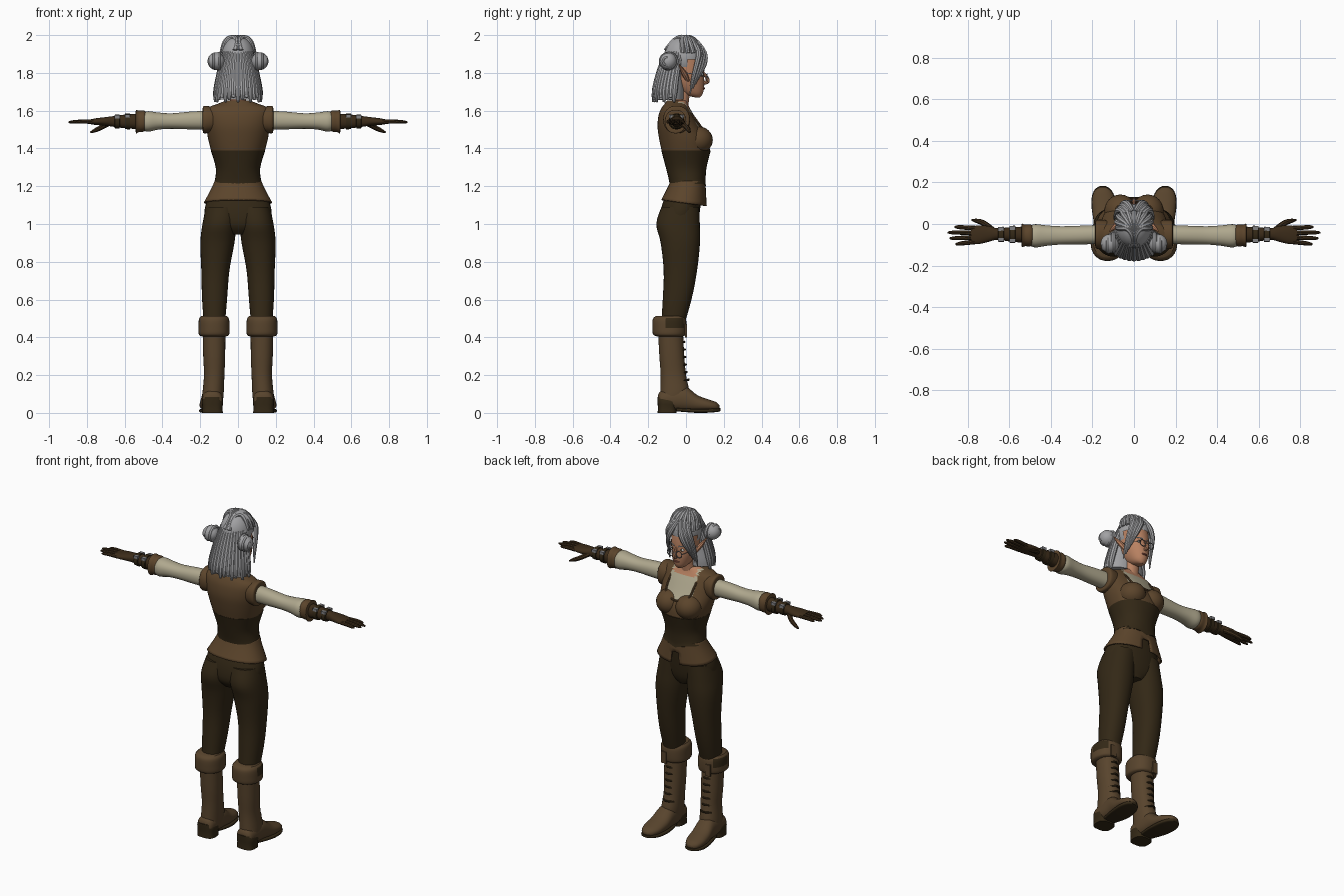
import bpy, bmesh, math
from mathutils import Vector, Matrix

def mat(name, *c):
    m = bpy.data.materials.new(name)
    m.diffuse_color = (*c, 1)
    return m

HAIR = mat("silver_hair", .36, .36, .37)
VEST = mat("brown_leather", .105, .058, .024)
DARK = mat("dark_cloth", .033, .021, .008)
BOOT = mat("boot_leather", .098, .058, .026)
CREAM = mat("cream_linen", .43, .39, .27)
SKIN = mat("skin", .48, .22, .12)
METAL = mat("metal", .22, .22, .23)
GLOVE = mat("glove_leather", .045, .025, .010)
LIPS = mat("lips", .26, .08, .055)
WHITE = mat("eye_white", .7, .7, .66)

def finish(bm, name, mats, rule=None, mirror=False):
    bmesh.ops.recalc_face_normals(bm, faces=bm.faces)
    me = bpy.data.meshes.new(name)
    if rule:
        bm.normal_update()
        for f in bm.faces:
            f.material_index = rule(f.calc_center_median(), f.normal)
    bm.to_mesh(me)
    bm.free()
    ob = bpy.data.objects.new(name, me)
    bpy.context.collection.objects.link(ob)
    for m in (mats if isinstance(mats, list) else [mats]):
        me.materials.append(m)
    if mirror:
        add_mirror(ob)
    return ob

def add_mirror(ob):
    mod = ob.modifiers.new("mirror", 'MIRROR')
    mod.use_mirror_merge = False

def smooth_rings(rings, steps):
    out = []
    n = len(rings)
    for i in range(n - 1):
        p = [Vector(rings[max(0, min(n - 1, i + k))]) for k in (-1, 0, 1, 2)]
        for s in range(steps):
            t = s / steps
            out.append(.5 * (2*p[1] + (p[2]-p[0])*t + (2*p[0]-5*p[1]+4*p[2]-p[3])*t*t
                             + (3*p[1]-p[0]-3*p[2]+p[3])*t**3))
    return out + [Vector(rings[-1])]

def loft(name, rings, mats, axis='z', segs=32, p=2.2, steps=4, caps=True,
         rule=None, mirror=False, cut=None, warp=None):
    """Rings are (position on axis, centre a, centre b, radius a, radius b)."""
    bm = bmesh.new()
    loops = []
    for u, a, b, ra, rb in smooth_rings(rings, steps):
        row = []
        for i in range(segs):
            t = 2 * math.pi * i / segs
            c, s = math.cos(t), math.sin(t)
            x = a + ra * math.copysign(abs(c) ** (2/p), c)
            y = b + rb * math.copysign(abs(s) ** (2/p), s)
            co = {'z': (x, y, u), 'x': (u, x, y), 'y': (x, u, y)}[axis]
            row.append(bm.verts.new(warp(*co) if warp else co))
        loops.append(row)
    for r, q in zip(loops, loops[1:]):
        for i in range(segs):
            j = (i + 1) % segs
            bm.faces.new((r[i], r[j], q[j], q[i]))
    if caps:
        bm.faces.new(loops[0])
        bm.faces.new(loops[-1])
    if cut:
        bmesh.ops.delete(bm, geom=[f for f in bm.faces if cut(f.calc_center_median())], context='FACES')
    return finish(bm, name, mats, rule, mirror)

def ball(name, c, r, mats, mirror=False, segs=24, cut=None):
    bm = bmesh.new()
    bmesh.ops.create_uvsphere(bm, u_segments=segs, v_segments=segs * 2 // 3, radius=1,
                              matrix=Matrix.Translation(c) @ Matrix.Diagonal((*r, 1)))
    if cut:
        bmesh.ops.delete(bm, geom=[f for f in bm.faces if cut(f.calc_center_median())], context='FACES')
    return finish(bm, name, mats, None, mirror)

def box(name, c, d, m, mirror=False):
    bm = bmesh.new()
    bmesh.ops.create_cube(bm, size=1, matrix=Matrix.Translation(c) @ Matrix.Diagonal((*d, 1)))
    return finish(bm, name, m, None, mirror)

def strands(name, paths, m, mirror=False, cyclic=False):
    """Tapered tubes; each path is a list of (x, y, z, radius)."""
    cu = bpy.data.curves.new(name, 'CURVE')
    cu.dimensions = '3D'
    cu.bevel_depth, cu.bevel_resolution, cu.use_fill_caps = 1, 2, True
    cu.resolution_u = 5
    for path in paths:
        sp = cu.splines.new('NURBS')
        sp.points.add(len(path) - 1)
        for pt, (x, y, z, r) in zip(sp.points, path):
            pt.co, pt.radius = (x, y, z, 1), r
        sp.order_u, sp.use_endpoint_u, sp.use_cyclic_u = 3, True, cyclic
    ob = bpy.data.objects.new(name, cu)
    bpy.context.collection.objects.link(ob)
    cu.materials.append(m)
    bpy.ops.object.select_all(action='DESELECT')
    ob.select_set(True)
    bpy.context.view_layer.objects.active = ob
    bpy.ops.object.convert(target='MESH')
    if mirror:
        add_mirror(bpy.context.object)

def circle(c, r, rad, axis='y', n=12):
    out = []
    for i in range(n):
        a, b = r * math.cos(2*math.pi*i/n), r * math.sin(2*math.pi*i/n)
        d = {'y': (a, 0, b), 'x': (0, a, b), 'z': (a, b, 0)}[axis]
        out.append((c[0]+d[0], c[1]+d[1], c[2]+d[2], rad))
    return out

# Trousers
loft("trouser_hips", [(.945, 0, -.03, .05, .07), (1.0, 0, -.037, .165, .1), (1.1, 0, -.025, .172, .102),
                      (1.2, 0, 0, .12, .085)], DARK)
loft("trouser_legs", [(.44, .125, -.075, .053, .058), (.6, .124, -.047, .066, .076), (.75, .12, -.03, .074, .088),
                      (.9, .109, -.03, .09, .104), (1.0, .098, -.042, .09, .115), (1.09, .085, -.03, .083, .1)],
     DARK, mirror=True)

# Tunic skirt, corset and vest
skirt = loft("tunic_skirt", [(1.228, 0, .01, .124, .092), (1.19, 0, .004, .14, .101), (1.11, 0, -.01, .181, .121)],
             VEST, segs=48, caps=False, cut=lambda c: c.y > 0 and abs(c.x) < .015 and c.z < 1.16,
             warp=lambda x, y, z: (x, y, z - .14 * y * (1.228 - z) / .118 + .1 * abs(x) * (1.228 - z)))
skirt.modifiers.new("thickness", 'SOLIDIFY').thickness = .008
loft("corset", [(1.212, 0, .01, .129, .097), (1.24, 0, .006, .121, .098), (1.3, 0, .001, .118, .108),
                (1.39, 0, 0, .144, .131)], DARK,
     warp=lambda x, y, z: (x, y, z - max(0, y) * max(0, .06 - abs(x)) * 3 * (z < 1.25)))
loft("vest", [(1.38, 0, 0, .14, .127), (1.45, 0, -.012, .158, .13), (1.52, 0, -.038, .168, .113),
              (1.58, 0, -.052, .172, .092), (1.615, 0, -.055, .16, .074), (1.635, 0, -.052, .11, .062),
              (1.655, 0, -.048, .06, .052)], [VEST, CREAM, SKIN], segs=48,
     rule=lambda c, n: (2 if c.z > 1.605 and abs(c.x) < .075 else 1)
     if c.y > -.04 and abs(c.x) < .088 and c.z > 1.49 else 0)
ball("vest_bust", (.066, .062, 1.445), (.077, .08, .072), VEST, True)
loft("vest_shoulders", [(.10, -.05, 1.555, .06, .062), (.15, -.05, 1.553, .07, .07), (.182, -.05, 1.553, .068, .072),
                        (.187, -.05, 1.553, .05, .055)], VEST, 'x', mirror=True)
strands("neckline_trim", [[(.09, -.03, 1.628, .006), (.088, .03, 1.585, .006), (.085, .085, 1.505, .006),
                           (.04, .105, 1.487, .006), (0, .108, 1.483, .006)]], VEST, True)

# Sleeves and cuffs
loft("sleeve", [(.15, -.05, 1.55, .046, .05), (.25, -.053, 1.548, .045, .047), (.35, -.055, 1.545, .044, .041),
                (.42, -.056, 1.545, .049, .045), (.475, -.057, 1.543, .056, .054), (.505, -.056, 1.543, .046, .046)],
     CREAM, 'x', mirror=True)
loft("sleeve_cuff", [(.486, -.055, 1.545, .045, .047), (.5, -.055, 1.545, .053, .056), (.525, -.055, 1.543, .052, .057),
                     (.54, -.055, 1.542, .056, .062), (.541, -.055, 1.542, .038, .04)], VEST, 'x', mirror=True)

# Gloves with fingers
loft("glove", [(.52, -.052, 1.543, .04, .041), (.6, -.05, 1.543, .034, .036), (.66, -.048, 1.543, .028, .028),
               (.7, -.048, 1.543, .038, .023), (.75, -.052, 1.542, .045, .018), (.785, -.054, 1.541, .041, .012)],
     GLOVE, 'x', mirror=True)
fingers = [[(.765, y, 1.541, .0115), (.82, (y + ty) / 2, 1.543, .011), (tx - .01, ty, 1.54, .009), (tx, ty, 1.538, .004)]
           for y, ty, tx in ((-.02, -.014, .865), (-.042, -.041, .897), (-.064, -.069, .888), (-.086, -.097, .86))]
fingers.append([(.68, -.03, 1.535, .014), (.72, .006, 1.512, .014), (.765, .017, 1.492, .011), (.782, .02, 1.484, .004)])
strands("glove_fingers", fingers, GLOVE, True)
for x, r in ((.585, .038), (.64, .033)):
    loft("wrist_strap", [(x - .014, -.05, 1.543, r, r), (x - .012, -.05, 1.543, r + .004, r + .004),
                         (x + .012, -.05, 1.543, r + .003, r + .003), (x + .014, -.05, 1.543, r, r)],
         DARK, 'x', steps=1, mirror=True)
    for s in (-1, 1):
        box("strap_buckle", (x, -.05 + s * r * .8, 1.543 + r * .75), (.028, .018, .016), METAL, True)

# Boots
loft("boot_shaft", [(.04, .134, -.085, .05, .055), (.1, .132, -.06, .056, .076), (.2, .126, -.067, .054, .067),
                    (.3, .126, -.075, .058, .066), (.43, .127, -.082, .06, .066)], BOOT, mirror=True)
loft("boot_foot", [(-.148, .134, .065, .028, .03), (-.13, .134, .068, .05, .05), (-.06, .135, .072, .055, .062),
                   (0, .137, .072, .056, .066), (.06, .142, .05, .059, .044), (.12, .147, .04, .056, .031),
                   (.16, .15, .034, .04, .023), (.178, .15, .03, .014, .01)], BOOT, 'y', mirror=True)
loft("boot_sole", [(-.05, .136, .018, .04, .01), (.0, .138, .014, .052, .01), (.06, .142, .011, .06, .011),
                   (.12, .147, .012, .058, .011), (.165, .15, .015, .04, .01), (.182, .15, .017, .015, .008)],
     DARK, 'y', p=4, mirror=True)
loft("boot_heel", [(0, .135, -.1, .055, .05), (.03, .135, -.1, .053, .049), (.06, .135, -.098, .056, .053),
                   (.085, .135, -.115, .045, .037)], DARK, p=3, steps=2, mirror=True)
loft("boot_cuff", [(.405, .127, -.085, .064, .07), (.415, .127, -.088, .08, .086), (.45, .127, -.088, .082, .09),
                   (.495, .127, -.088, .08, .088), (.513, .127, -.086, .068, .074)], [BOOT, DARK], mirror=True,
     rule=lambda c, n: int(.455 < c.z < .5 and -.1 < c.y < -.015 and c.x > .13))
box("cuff_tab", (.15, .0, .435), (.035, .012, .07), BOOT, True)
strands("boot_laces", [[(.09, -.03 + d, z, .005), (.115, .0 + d, z + .006, .006), (.14, .0 + d, z + .006, .006),
                        (.165, -.03 + d, z, .005)]
                       for z, d in ((.17, .014), (.21, .003), (.25, -.001), (.29, -.003), (.33, -.006), (.37, -.009))],
        DARK, True)

# Neck and head
loft("neck", [(1.6, 0, -.045, .06, .055), (1.65, 0, -.03, .043, .045), (1.73, 0, -.02, .042, .045)], SKIN)
loft("head", [(1.67, 0, .062, .012, .012), (1.68, 0, .046, .031, .037), (1.70, 0, .03, .047, .062),
              (1.74, 0, .01, .064, .087), (1.78, 0, 0, .073, .096), (1.84, 0, -.01, .076, .104),
              (1.9, 0, -.01, .07, .09), (1.95, 0, -.01, .03, .05)], SKIN, p=2.1)
strands("nose", [[(0, .09, 1.805, .006), (0, .104, 1.785, .008), (0, .118, 1.76, .0105), (0, .108, 1.748, .011),
                  (0, .09, 1.746, .008)]], SKIN)
strands("ear", [[(.066, .012, 1.755, .008), (.078, .0, 1.78, .016), (.1, -.02, 1.815, .012), (.118, -.036, 1.845, .002)]],
        SKIN, True)
strands("mouth", [[(-.024, .082, 1.717, .002), (-.012, .095, 1.718, .006), (.012, .095, 1.718, .006),
                   (.024, .082, 1.717, .002)]], LIPS)
ball("eye", (.03, .083, 1.793), (.014, .009, .008), WHITE, True, 16)
ball("iris", (.03, .0885, 1.793), (.006, .005, .007), DARK, True, 12)
strands("eyebrow", [[(.013, .095, 1.812, .003), (.032, .09, 1.82, .004), (.052, .074, 1.814, .002)]], HAIR, True)
strands("glasses_rims", [circle((.03, .112, 1.774), .02, .0025)], METAL, True, True)
strands("glasses_arms", [[(-.01, .114, 1.778, .002), (0, .118, 1.781, .002), (.01, .114, 1.778, .002)],
                         [(.05, .11, 1.778, .002), (.078, .06, 1.79, .002), (.08, 0, 1.8, .002)],
                         [(-.05, .11, 1.778, .002), (-.078, .06, 1.79, .002), (-.08, 0, 1.8, .002)]], METAL)

# Hair: cap, back mass, loose locks, fringe and side buns
ball("hair_cap", (0, -.01, 1.886), (.088, .106, .109), HAIR, segs=36, cut=lambda c: c.z < 1.87 and c.y > .0)
loft("hair_back", [(1.66, 0, -.088, .117, .078), (1.7, 0, -.085, .114, .077), (1.78, 0, -.078, .1, .067),
                   (1.85, 0, -.06, .086, .06), (1.92, 0, -.05, .06, .05)], HAIR)
locks = []
for i in range(19):
    t = math.radians(170 + 200 * i / 18)
    c, s = math.cos(t), math.sin(t)
    z = 1.645 + .012 * (i % 3)
    locks.append([(.07*c, -.04 + .06*s, 1.91, .012), (.088*c, -.055 + .075*s, 1.84, .016),
                  (.105*c, -.07 + .083*s, 1.76, .017), (.118*c, -.078 + .09*s, 1.69, .017), (.122*c, -.08 + .092*s, z, .007)])
strands("hair_locks", locks, HAIR)
strands("hair_crown", [[(.085 * math.sin(a), .075 * math.cos(a) + .008, 1.905, .012),
                        (.075 * math.sin(a), .06 * math.cos(a), 1.965, .015),
                        (.03 * math.sin(a), -.01 + .02 * math.cos(a), 1.994, .014), (.0, -.07, 1.975, .012),
                        (.02 * math.sin(a), -.108, 1.92, .01)]
                       for a in [math.radians(-110 + 22 * k) for k in range(11)]], HAIR)
strands("hair_fringe", [[(.005 + .012*k, .06 - .004*k, 1.965 - .003*k, .01), (.025 + .014*k, .1 - .009*k, 1.915, .015),
                         (.052 + .01*k, .102 - .014*k, 1.855, .014), (.07 + .007*k, .078 - .016*k, 1.8 - .018*k, .009),
                         (.074 + .007*k, .064 - .014*k, 1.765 - .025*k, .003)] for k in range(4)], HAIR, True)
ball("hair_bun", (.116, -.095, 1.862), (.045, .046, .046), HAIR, True)
strands("bun_coils", [circle((.1, -.09, 1.862), .04, .012, 'x'), circle((.125, -.097, 1.862), .036, .012, 'x'),
                      circle((.146, -.1, 1.862), .019, .011, 'x')], HAIR, True, True)

# Smooth shading with crisp edges
bpy.ops.object.select_all(action='SELECT')
bpy.context.view_layer.objects.active = skirt
bpy.ops.object.shade_smooth_by_angle(angle=math.radians(42))
